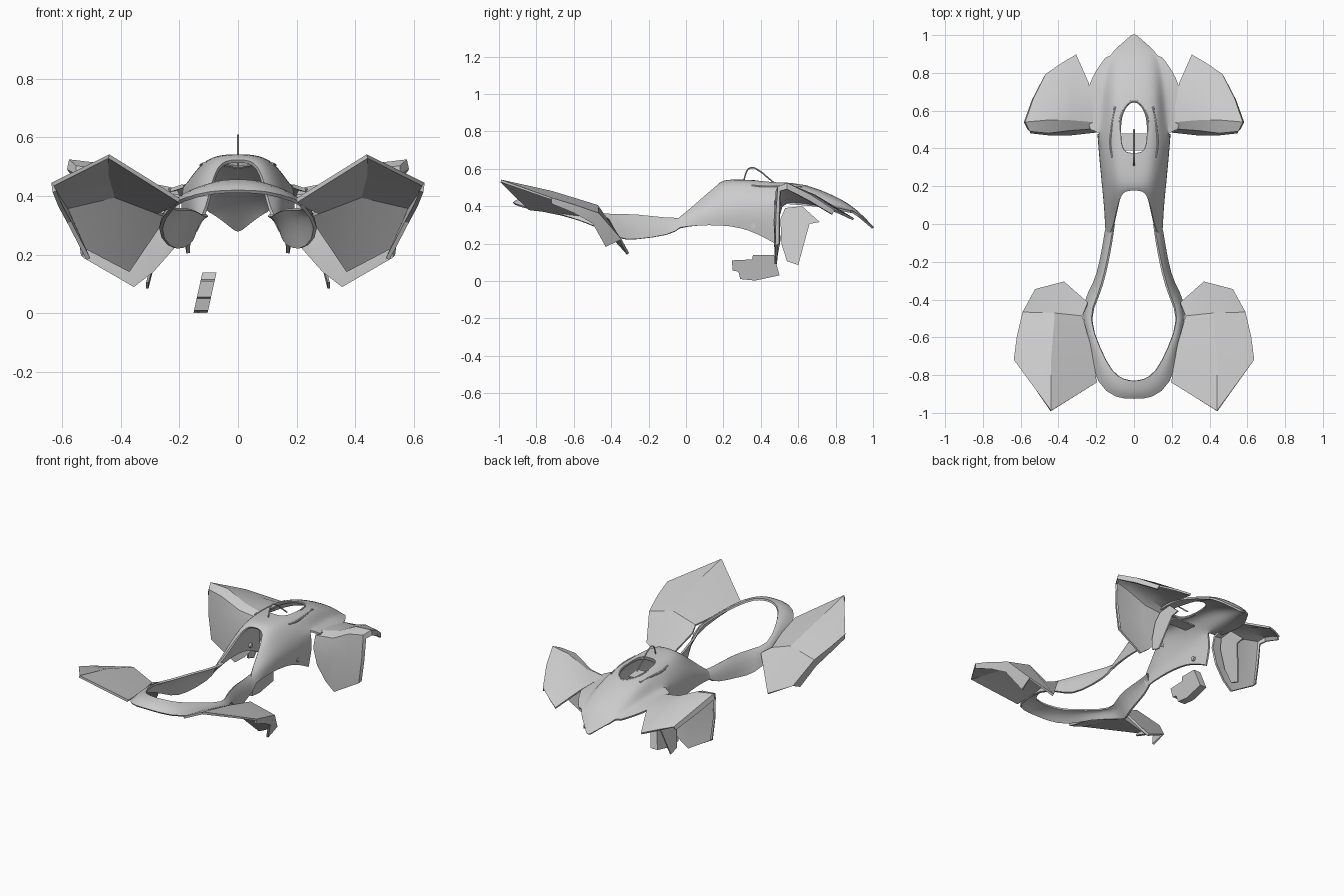
import bpy, bmesh, math
from mathutils import Vector

if "Cube" in bpy.data.objects:
    bpy.data.objects.remove(bpy.data.objects["Cube"])


def finish(ob, mods, angle=35):
    """Add modifiers, apply them and shade smooth with sharp edges."""
    for kind, props in mods:
        m = ob.modifiers.new(kind.title(), kind)
        for k, v in props.items():
            setattr(m, k, v)
    bpy.ops.object.select_all(action='DESELECT')
    ob.select_set(True)
    bpy.context.view_layer.objects.active = ob
    bpy.ops.object.convert(target='MESH')
    bpy.ops.object.shade_smooth_by_angle(angle=math.radians(angle))
    return ob


def new_object(name, bm):
    me = bpy.data.meshes.new(name)
    bmesh.ops.remove_doubles(bm, verts=bm.verts, dist=0.0005)
    bmesh.ops.recalc_face_normals(bm, faces=bm.faces)
    bm.to_mesh(me)
    bm.free()
    ob = bpy.data.objects.new(name, me)
    bpy.context.collection.objects.link(ob)
    return ob


def panel(name, grids, thick, sub=0, extra=(), angle=35):
    """Sheet lofted through rows of points, mirrored and thickened."""
    bm = bmesh.new()
    for rows in grids:
        g = [[bm.verts.new(p) for p in r] for r in rows]
        for a, b in zip(g, g[1:]):
            for i in range(len(a) - 1):
                bm.faces.new((a[i], a[i + 1], b[i + 1], b[i]))
    mods = [('MIRROR', {'merge_threshold': 0.001})]
    if sub:
        mods.append(('SUBSURF', {'levels': sub, 'boundary_smooth': 'PRESERVE_CORNERS'}))
    mods.append(('SOLIDIFY', {'thickness': thick, 'offset': 0}))
    return finish(new_object(name, bm), mods + list(extra), angle)


def prism(name, outline, vec, mirror=False):
    """Flat outline extruded along a vector."""
    bm = bmesh.new()
    f = bm.faces.new([bm.verts.new(p) for p in outline])
    r = bmesh.ops.extrude_face_region(bm, geom=[f])
    vs = [v for v in r['geom'] if isinstance(v, bmesh.types.BMVert)]
    bmesh.ops.translate(bm, verts=vs, vec=Vector(vec))
    if not any(f.is_valid and set(q.verts) == set(f.verts) for q in bm.faces):
        bm.faces.new([v for v in bm.verts if v not in vs])
    ob = new_object(name, bm)
    return finish(ob, [('MIRROR', {})] if mirror else [], 30)


def tube(name, pts, radius, cyclic=False):
    cu = bpy.data.curves.new(name, 'CURVE')
    cu.dimensions = '3D'
    cu.bevel_depth, cu.bevel_resolution, cu.resolution_u = radius, 2, 6
    cu.use_fill_caps = True
    sp = cu.splines.new('BEZIER')
    sp.bezier_points.add(len(pts) - 1)
    for b, p in zip(sp.bezier_points, pts):
        b.co = p
        b.handle_left_type = b.handle_right_type = 'AUTO'
    sp.use_cyclic_u = cyclic
    ob = bpy.data.objects.new(name, cu)
    bpy.context.collection.objects.link(ob)
    return finish(ob, [], 40)


# Hood: centre to shoulder, rear arch to nose
top = [
    [(0, .18, .52), (.06, .18, .515), (.085, .10, .45), (.105, .0, .36)],
    [(0, .21, .54), (.07, .21, .535), (.105, .19, .505), (.135, .15, .44)],
    [(0, .34, .535), (.08, .34, .535), (.12, .33, .505), (.16, .32, .45)],
    [(0, .48, .525), (.09, .48, .525), (.13, .48, .50), (.175, .47, .44)],
    [(0, .64, .515), (.09, .64, .51), (.13, .62, .485), (.155, .60, .43)],
    [(0, .80, .45), (.085, .79, .445), (.125, .77, .43), (.15, .76, .41)],
    [(0, .90, .39), (.06, .90, .39), (.10, .90, .38), (.12, .89, .37)],
    [(0, 1.01, .275), (.03, .98, .30), (.07, .945, .33), (.10, .92, .35)],
]
# Side panels below the shoulder, and webs reaching out to the front fenders
low = [[(.125, -.06, .32), (.145, -.05, .28)],
       [(.155, .10, .37), (.15, .05, .30)],
       [(.18, .30, .37), (.165, .30, .30)],
       [(.195, .48, .36), (.17, .47, .205)]]
web = [[(.20, .49, .43), (.23, .50, .42)],
       [(.20, .58, .42), (.25, .57, .415)],
       [(.19, .76, .405), (.25, .745, .40)],
       [(.135, .885, .37), (.15, .88, .37)]]
side_grid = [[top[i][3]] + low[i] for i in range(4)]
web_grid = [[top[i + 3][3]] + web[i] for i in range(4)]

# Hood opening: round at the front, squarer at the rear
oval = []
for i in range(28):
    a = 2 * math.pi * i / 28
    c, s = math.cos(a), math.sin(a)
    k = 1 if s > 0 else 0.6
    oval.append((.072 * math.copysign(abs(c) ** k, c),
                 .51 + .14 * math.copysign(abs(s) ** k, s)))
cutter = prism('opening_cutter', [(x, y, .42) for x, y in oval], (0, 0, .3))
cutter.hide_render = True
panel('hood', [top, side_grid, web_grid], .012, 2,
      [('BOOLEAN', {'object': cutter, 'operation': 'DIFFERENCE', 'solver': 'EXACT'})])
bpy.data.objects.remove(cutter)


def hood_z(y):
    return .528 - .008 * max(0, y - .3) / .2 - .12 * max(0, y - .56)


tube('opening_rim', [(x * 1.04, y, hood_z(y)) for x, y in oval], .007, True)

# Raised vents beside the opening
for s, n in ((1, 'right'), (-1, 'left')):
    tube('vent_' + n, [(s * .10, .62, .50), (s * .12, .50, .505),
                       (s * .125, .42, .505), (s * .115, .35, .51)], .006)

# Small tray under the opening and the looped hose
prism('tray', [(-.075, .39, .445), (.075, .39, .445), (.075, .48, .435), (-.075, .48, .435)],
      (0, 0, .008))
tube('hose', [(0, .31, .46), (0, .315, .56), (0, .345, .605), (0, .39, .59),
              (0, .44, .55), (0, .50, .50)], .004)

# Front fenders: top surface rolling over into the rear wall
panel('front_fenders', [[
    [(.24, .745, .40), (.307, .895, .33), (.39, .845, .355), (.465, .79, .375), (.47, .78, .355)],
    [(.22, .63, .415), (.32, .70, .425), (.43, .69, .455), (.53, .66, .46), (.535, .655, .43)],
    [(.21, .54, .42), (.335, .55, .445), (.46, .55, .505), (.572, .54, .52), (.577, .54, .49)],
    [(.20, .51, .40), (.335, .50, .42), (.455, .485, .485), (.55, .495, .50), (.56, .505, .48)],
    [(.20, .49, .33), (.335, .475, .30), (.45, .475, .33), (.545, .485, .35), (.55, .50, .34)],
    [(.22, .50, .22), (.29, .485, .14), (.355, .48, .09), (.525, .485, .19), (.53, .50, .20)],
]], .012, 0, angle=28)

# Inner splash panels hanging behind the front fenders
prism('splash_panels', [(.25, .505, .33), (.235, .53, .39), (.235, .62, .40), (.25, .715, .315),
                        (.25, .66, .305), (.305, .60, .085), (.305, .54, .105), (.28, .51, .2)],
      (.008, 0, 0), True)

# Side rails running into the bar at the -y end
panel('rails_and_bar', [[
    [(.105, .0, .335), (.13, -.02, .32), (.148, -.03, .285)],
    [(.118, -.09, .33), (.145, -.09, .30), (.155, -.08, .245)],
    [(.15, -.26, .355), (.178, -.265, .31), (.19, -.28, .22)],
    [(.19, -.39, .355), (.218, -.38, .31), (.235, -.35, .22)],
    [(.243, -.495, .355), (.27, -.485, .35), (.28, -.47, .29)],
    [(.18, -.66, .40), (.205, -.665, .395), (.225, -.67, .36)],
    [(.115, -.79, .435), (.155, -.825, .425), (.20, -.845, .385)],
    [(.05, -.825, .45), (.07, -.89, .44), (.09, -.925, .415)],
    [(0, -.832, .45), (0, -.89, .44), (0, -.92, .415)],
]], .012, 1)

# Large fenders at the -y end with turned-down outer lip
panel('large_fenders', [[
    [(.20, -.84, .385), (.44, -.99, .535), (.632, -.72, .44), (.625, -.72, .415)],
    [(.225, -.67, .365), (.44, -.72, .475), (.615, -.60, .405), (.605, -.60, .365)],
    [(.275, -.49, .345), (.42, -.475, .40), (.585, -.47, .36), (.575, -.50, .31)],
    [(.245, -.42, .33), (.37, -.31, .145), (.52, -.35, .22), (.51, -.43, .185)],
]], .014, 0, angle=28)

# Bolt bosses on the side panels
for s, n in ((1, 'right'), (-1, 'left')):
    bpy.ops.mesh.primitive_cylinder_add(vertices=16, radius=.014, depth=.03,
                                        location=(s * .168, .36, .295),
                                        rotation=(0, math.pi / 2, 0))
    bpy.context.object.name = 'bolt_boss_' + n

# Leaning block hanging low on the left
block = [(.245, .11), (.353, .115), (.358, .14), (.47, .14), (.50, .03),
         (.37, .002), (.29, .01), (.28, .05), (.25, .055)]
prism('low_block', [(-.152 + .22 * z, y, z) for y, z in block], (.048, 0, 0))
